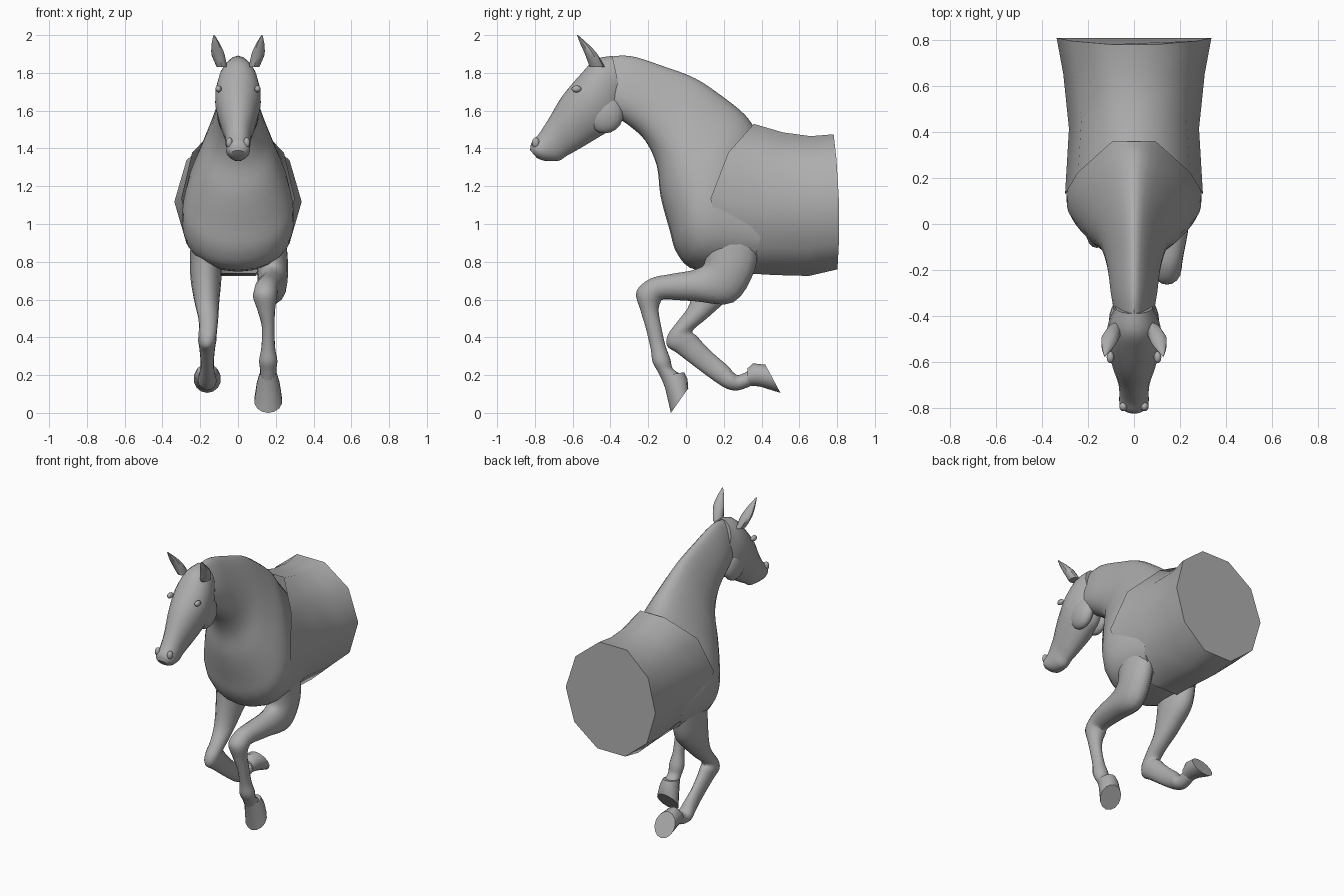
import bpy, bmesh, math
from mathutils import Vector

grey = bpy.data.materials.new("plain_grey")
grey.diffuse_color = (0.42, 0.42, 0.42, 1)


def finish(name, bm, angle=40):
    bmesh.ops.recalc_face_normals(bm, faces=bm.faces[:])
    mesh = bpy.data.meshes.new(name)
    bm.to_mesh(mesh)
    bm.free()
    mesh.materials.append(grey)
    ob = bpy.data.objects.new(name, mesh)
    bpy.context.collection.objects.link(ob)
    bpy.ops.object.select_all(action='DESELECT')
    ob.select_set(True)
    bpy.context.view_layer.objects.active = ob
    bpy.ops.object.shade_smooth_by_angle(angle=math.radians(angle))
    return ob


def resample(rows, steps):
    """Catmull-Rom interpolation between stations."""
    if steps < 2:
        return rows
    out = []
    for i in range(len(rows) - 1):
        quad = (rows[max(i - 1, 0)], rows[i], rows[i + 1],
                rows[min(i + 2, len(rows) - 1)])
        for s in range(steps):
            t = s / steps
            out.append([0.5 * (2 * b + (c - a) * t
                               + (2 * a - 5 * b + 4 * c - d) * t * t
                               + (3 * b - a - 3 * c + d) * t ** 3)
                        for a, b, c, d in zip(*quad)])
    return out + [rows[-1]]


def loft(name, rows, segs=20, steps=4, egg=0.0, turn=0.0, open_start=False, angle=40):
    """Station: first edge y, z, second edge y, z, centre x, half width, forward bow."""
    bm = bmesh.new()
    rings = []
    for ay, az, by, bz, x, w, bow in resample(rows, steps):
        ring = []
        for k in range(segs):
            a = 2 * math.pi * (k + turn) / segs
            c, s = math.cos(a), math.sin(a)
            t = (1 - c / math.cos(2 * math.pi * turn / segs)) / 2
            ring.append(bm.verts.new((x + w * s * (1 + egg * c),
                                      ay + (by - ay) * t - bow * s * s,
                                      az + (bz - az) * t)))
        rings.append(ring)
    for r, q in zip(rings, rings[1:]):
        for k in range(segs):
            j = (k + 1) % segs
            bm.faces.new((r[k], r[j], q[j], q[k]))
    bm.faces.new(rings[-1])
    if not open_start:
        bm.faces.new(rings[0])
    return finish(name, bm, angle)


def ellipsoid(name, centre, radii):
    bm = bmesh.new()
    bmesh.ops.create_uvsphere(bm, u_segments=16, v_segments=10, radius=1)
    for v in bm.verts:
        v.co = Vector(centre) + Vector([p * r for p, r in zip(v.co, radii)])
    return finish(name, bm)


# Neck flowing into the chest and shoulders
loft("neck_and_chest", [
    (-0.44, 1.88, -0.36, 1.56, 0, 0.08, 0),
    (-0.30, 1.89, -0.30, 1.52, 0, 0.095, 0),
    (-0.12, 1.835, -0.215, 1.44, 0, 0.11, 0),
    (0.05, 1.77, -0.155, 1.31, 0, 0.14, 0),
    (0.20, 1.67, -0.135, 1.15, 0, 0.195, 0),
    (0.31, 1.58, -0.09, 0.98, 0, 0.25, 0),
    (0.37, 1.50, -0.045, 0.84, 0, 0.275, 0),
    (0.44, 1.42, 0.06, 0.755, 0, 0.27, 0),
    (0.50, 1.35, 0.35, 0.75, 0, 0.23, 0)], segs=28, egg=-0.4)

# Faceted barrel with a flat cut at the back
loft("barrel", [
    (0.38, 1.53, 0.32, 0.74, 0, 0.30, 0.22),
    (0.52, 1.485, 0.47, 0.73, 0, 0.283, 0.08),
    (0.66, 1.465, 0.65, 0.725, 0, 0.308, 0.0),
    (0.78, 1.475, 0.80, 0.76, 0, 0.337, -0.02)],
    segs=10, steps=1, turn=0.5, open_start=True, angle=50)

# Head
loft("head", [
    (-0.39, 1.89, -0.33, 1.62, 0, 0.08, 0),
    (-0.48, 1.87, -0.37, 1.52, 0, 0.11, 0),
    (-0.56, 1.79, -0.455, 1.464, 0, 0.12, 0),
    (-0.656, 1.676, -0.57, 1.395, 0, 0.093, 0),
    (-0.725, 1.56, -0.63, 1.362, 0, 0.07, 0),
    (-0.78, 1.475, -0.675, 1.335, 0, 0.064, 0),
    (-0.818, 1.43, -0.75, 1.335, 0, 0.062, 0),
    (-0.825, 1.39, -0.79, 1.35, 0, 0.035, 0)], egg=0.12)

for s, side in ((1, "right"), (-1, "left")):
    ellipsoid("cheek_" + side, (s * 0.06, -0.43, 1.585), (0.05, 0.10, 0.105))
    ellipsoid("eye_" + side, (s * 0.103, -0.58, 1.715), (0.016, 0.026, 0.018))
    ellipsoid("nostril_" + side, (s * 0.046, -0.795, 1.43), (0.018, 0.02, 0.028))
    loft("ear_" + side, [
        (-0.51, 1.83, -0.43, 1.83, s * 0.085, 0.028, 0),
        (-0.535, 1.90, -0.462, 1.89, s * 0.105, 0.036, 0),
        (-0.56, 1.955, -0.51, 1.945, s * 0.117, 0.024, 0),
        (-0.577, 2.0, -0.572, 2.0, s * 0.127, 0.003, 0)], segs=10, steps=3)

# Right foreleg: forearm raised forward, cannon hanging down
loft("right_foreleg", [
    (0.06, 1.00, 0.38, 0.95, 0.18, 0.07, 0),
    (0.10, 0.81, 0.365, 0.76, 0.185, 0.08, 0),
    (0.05, 0.76, 0.25, 0.585, 0.18, 0.078, 0),
    (-0.08, 0.735, 0.04, 0.592, 0.165, 0.072, 0),
    (-0.19, 0.71, -0.11, 0.60, 0.15, 0.063, 0),
    (-0.263, 0.64, -0.135, 0.585, 0.143, 0.063, 0),
    (-0.24, 0.54, -0.145, 0.54, 0.15, 0.046, 0),
    (-0.213, 0.45, -0.132, 0.46, 0.16, 0.034, 0),
    (-0.187, 0.34, -0.11, 0.36, 0.16, 0.036, 0),
    (-0.177, 0.27, -0.083, 0.285, 0.16, 0.048, 0),
    (-0.15, 0.22, -0.07, 0.235, 0.16, 0.043, 0),
    (-0.125, 0.17, -0.02, 0.20, 0.16, 0.045, 0)], segs=16)
loft("right_hoof", [
    (-0.135, 0.195, -0.01, 0.215, 0.16, 0.048, 0),
    (-0.11, 0.13, 0.008, 0.18, 0.16, 0.062, 0),
    (-0.08, 0.0, 0.012, 0.13, 0.16, 0.075, 0)], segs=14, steps=1)

# Left foreleg: folded back under the body
loft("left_foreleg", [
    (0.05, 0.97, 0.38, 0.95, -0.17, 0.08, 0),
    (0.05, 0.75, 0.33, 0.72, -0.17, 0.083, 0),
    (0.02, 0.58, 0.22, 0.60, -0.165, 0.066, 0),
    (-0.04, 0.49, 0.11, 0.50, -0.157, 0.052, 0),
    (-0.095, 0.415, 0.035, 0.435, -0.16, 0.048, 0),
    (-0.10, 0.355, 0.06, 0.405, -0.163, 0.048, 0),
    (-0.045, 0.315, 0.085, 0.375, -0.163, 0.042, 0),
    (0.08, 0.22, 0.15, 0.31, -0.163, 0.035, 0),
    (0.17, 0.155, 0.22, 0.25, -0.163, 0.042, 0),
    (0.225, 0.125, 0.25, 0.215, -0.163, 0.05, 0),
    (0.28, 0.12, 0.28, 0.20, -0.163, 0.043, 0),
    (0.35, 0.145, 0.335, 0.225, -0.163, 0.045, 0)], segs=16)
loft("left_hoof", [
    (0.325, 0.145, 0.325, 0.235, -0.163, 0.048, 0),
    (0.39, 0.14, 0.355, 0.262, -0.163, 0.062, 0),
    (0.50, 0.106, 0.42, 0.255, -0.163, 0.073, 0)], segs=14, steps=1)
